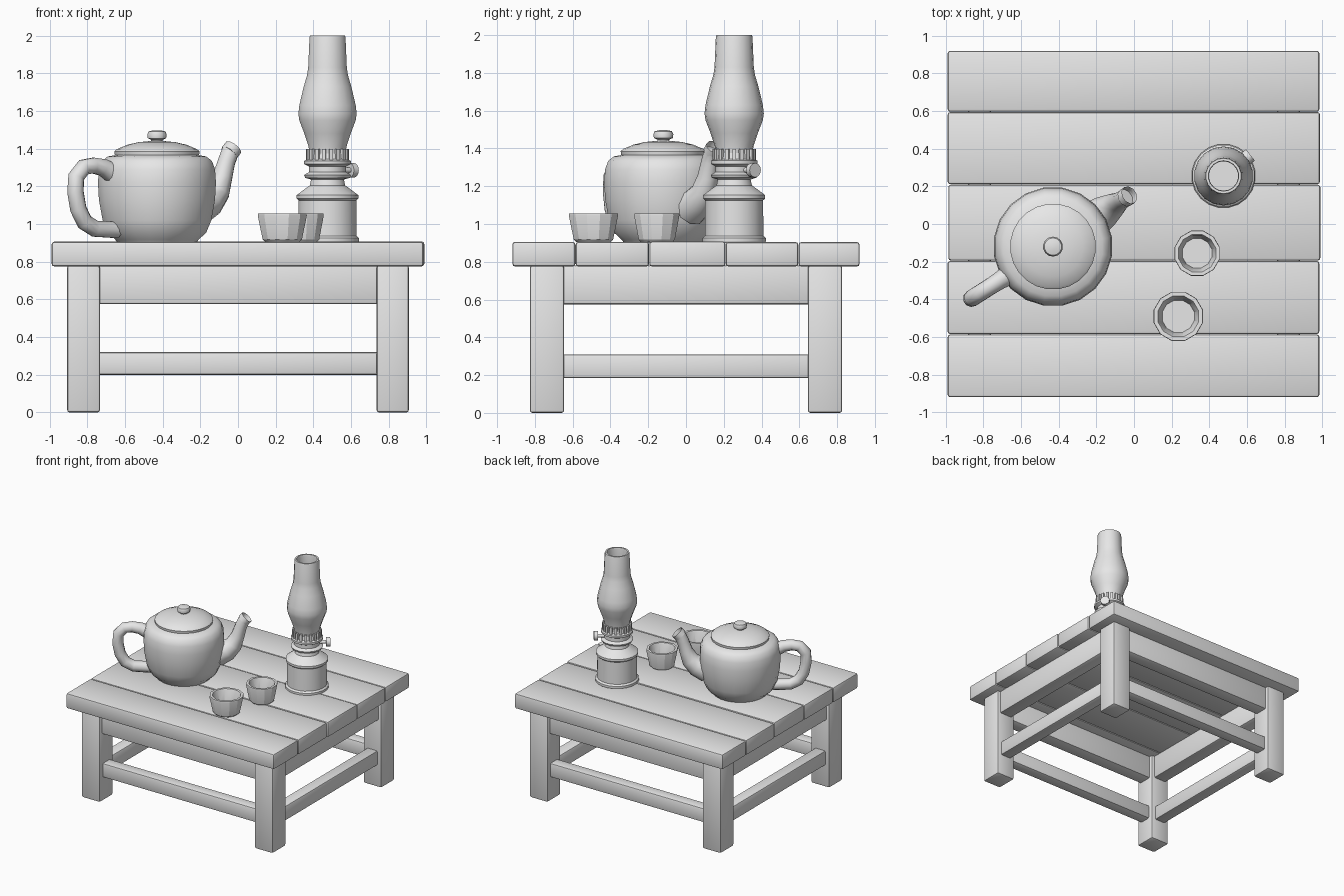
import bpy, bmesh, math, random
from mathutils import Vector, Matrix

if "Cube" in bpy.data.objects:
    bpy.data.objects.remove(bpy.data.objects["Cube"], do_unlink=True)

random.seed(4)
grey = bpy.data.materials.new("plain grey")
grey.use_nodes = True
grey.diffuse_color = (0.8, 0.8, 0.8, 1)
grey.node_tree.nodes["Principled BSDF"].inputs["Base Color"].default_value = (0.8, 0.8, 0.8, 1)


def finish(name, bm, angle=40):
    bmesh.ops.recalc_face_normals(bm, faces=bm.faces)
    mesh = bpy.data.meshes.new(name)
    bm.to_mesh(mesh)
    bm.free()
    mesh.materials.append(grey)
    ob = bpy.data.objects.new(name, mesh)
    bpy.context.collection.objects.link(ob)
    bpy.ops.object.select_all(action='DESELECT')
    ob.select_set(True)
    bpy.context.view_layer.objects.active = ob
    bpy.ops.object.shade_smooth_by_angle(angle=math.radians(angle))
    return ob


def box(name, low, high, bevel=0.012):
    low, high = Vector(low), Vector(high)
    bm = bmesh.new()
    bmesh.ops.create_cube(bm, size=1)
    for v in bm.verts:
        v.co = (low + high) / 2 + v.co * (high - low)
    bmesh.ops.bevel(bm, geom=bm.edges[:], offset=bevel, segments=2, profile=0.5, affect='EDGES')
    return finish(name, bm)


def skin(bm, rings):
    for a, b in zip(rings, rings[1:]):
        n = len(a)
        for i in range(n):
            bm.faces.new((a[i], a[(i + 1) % n], b[(i + 1) % n], b[i]))
    bm.faces.new(rings[0])
    bm.faces.new(rings[-1])


def lathe(name, centre, profile, sides, angle=25):
    # profile is a list of (radius, height), capped at both ends
    bm = bmesh.new()
    turns = [2 * math.pi * (i + 0.5) / sides for i in range(sides)]
    rings = [[bm.verts.new((centre[0] + r * math.cos(t), centre[1] + r * math.sin(t), z))
              for t in turns] for r, z in profile]
    skin(bm, rings)
    return finish(name, bm, angle)


def tube(name, centre, heading, path, sides=10):
    # path is a list of (distance, height, radius) in the vertical plane of the heading
    bm = bmesh.new()
    out = Vector((math.cos(heading), math.sin(heading), 0))
    side = Vector((-out.y, out.x, 0))
    pts = [Vector((centre[0], centre[1], z)) + out * d for d, z, r in path]
    rings = []
    for i, p in enumerate(pts):
        along = (pts[min(i + 1, len(pts) - 1)] - pts[max(i - 1, 0)]).normalized()
        up = along.cross(side)
        r = path[i][2]
        rings.append([bm.verts.new(p + side * r * math.cos(2 * math.pi * k / sides)
                                   + up * r * math.sin(2 * math.pi * k / sides))
                      for k in range(sides)])
    skin(bm, rings)
    # hollow the far end when it is an open mouth
    if name == "teapot_spout":
        bm.faces.ensure_lookup_table()
        mouth = bm.faces[-1]
        bmesh.ops.inset_individual(bm, faces=[mouth], thickness=0.014)
        bmesh.ops.translate(bm, verts=mouth.verts[:], vec=(pts[-2] - pts[-1]).normalized() * 0.04)
    return finish(name, bm, 50)


# Table top of five planks
joints = [-0.92, -0.585, -0.195, 0.21, 0.595, 0.92]
for i in range(5):
    box("tabletop_plank_%d" % (i + 1),
        (-0.99 + random.uniform(0, 0.005), joints[i] + 0.001, 0.775),
        (0.987 + random.uniform(-0.004, 0.003), joints[i + 1] - 0.001, 0.906 + random.uniform(-0.003, 0.003)),
        0.014)

# Legs
for sx, xs in (("right", (-0.907, -0.732)), ("left", (0.735, 0.907))):
    for sy, ys in (("front", (-0.827, -0.645)), ("back", (0.645, 0.827))):
        box("%s_%s_leg" % (sy, sx), (xs[0], ys[0], 0), (xs[1], ys[1], 0.78), 0.014)

# Aprons and stretchers
for label, s in (("front", -1), ("back", 1)):
    y = 0.735 * s
    box(label + "_apron", (-0.76, y - 0.06, 0.575), (0.76, y + 0.06, 0.78))
    box(label + "_stretcher", (-0.76, y - 0.05, 0.2), (0.76, y + 0.05, 0.32))
for label, s in (("right", -1), ("left", 1)):
    x = 0.82 * s
    box(label + "_apron", (x - 0.06, -0.67, 0.575), (x + 0.06, 0.67, 0.78))
    box(label + "_stretcher", (x - 0.05, -0.67, 0.185), (x + 0.05, 0.67, 0.31))

# Teapot
pot = (-0.43, -0.12)
lathe("teapot_body", pot, [(0.21, 0.9), (0.225, 0.918), (0.265, 0.955), (0.292, 1.02), (0.312, 1.13),
                           (0.317, 1.22), (0.312, 1.29), (0.295, 1.335), (0.265, 1.358), (0.2, 1.37)], 20, 35)
lathe("teapot_lid", pot, [(0.2, 1.355), (0.225, 1.362), (0.228, 1.385), (0.215, 1.397), (0.16, 1.42),
                          (0.1, 1.434), (0.04, 1.44)], 24, 35)
lathe("teapot_knob", pot, [(0.03, 1.43), (0.032, 1.447), (0.05, 1.455), (0.053, 1.475), (0.046, 1.491),
                           (0.02, 1.497)], 14, 45)
tube("teapot_spout", pot, math.radians(34),
     [(0.26, 1.09, 0.1), (0.34, 1.125, 0.085), (0.39, 1.175, 0.068), (0.42, 1.25, 0.054),
      (0.445, 1.33, 0.048), (0.47, 1.385, 0.048), (0.49, 1.406, 0.05)])
tube("teapot_handle", pot, math.radians(212.5),
     [(0.27, 1.265, 0.055), (0.34, 1.3, 0.047), (0.4, 1.31, 0.044), (0.46, 1.302, 0.044),
      (0.508, 1.25, 0.045), (0.513, 1.17, 0.045), (0.495, 1.08, 0.045), (0.455, 1.01, 0.045),
      (0.39, 0.975, 0.045), (0.25, 0.968, 0.045)])

# Cups
for name, centre, s in (("front_cup", (0.235, -0.49), 1.0), ("back_cup", (0.335, -0.155), 0.92)):
    lathe(name, centre, [(0.095 * s, 0.905), (0.108 * s, 0.918), (0.135 * s, 1.045), (0.133 * s, 1.056),
                         (0.112 * s, 1.056), (0.107 * s, 1.045), (0.088 * s, 0.945)], 12, 28)

# Oil lamp
lamp = (0.475, 0.255)
lathe("lamp_base", lamp, [(0.165, 0.9), (0.17, 0.908), (0.17, 0.925), (0.157, 0.937), (0.155, 1.125),
                          (0.166, 1.135), (0.166, 1.153), (0.15, 1.165), (0.095, 1.205), (0.085, 1.25)], 20)
lathe("lamp_burner", lamp, [(0.085, 1.235), (0.12, 1.245), (0.126, 1.26), (0.1, 1.275), (0.1, 1.305),
                            (0.125, 1.318), (0.125, 1.335), (0.105, 1.345), (0.1, 1.375)], 20)
lathe("lamp_chimney", lamp, [(0.095, 1.35), (0.102, 1.41), (0.125, 1.48), (0.152, 1.55), (0.157, 1.585),
                             (0.152, 1.63), (0.128, 1.73), (0.11, 1.79), (0.104, 1.83), (0.097, 1.99),
                             (0.094, 2.0), (0.081, 2.0), (0.078, 1.985), (0.085, 1.8), (0.13, 1.6),
                             (0.08, 1.42)], 18, 35)

# Ring of prongs holding the chimney
bm = bmesh.new()
for k in range(18):
    turn = Matrix.Translation((lamp[0], lamp[1], 1.365)) @ Matrix.Rotation(k * math.pi / 9, 4, 'Z')
    bmesh.ops.create_cube(bm, size=1, matrix=turn @ Matrix.Translation((0.105, 0, 0))
                          @ Matrix.Diagonal((0.02, 0.02, 0.065, 1)))
finish("lamp_prongs", bm, 30)

# Wick knob on a short stem
heading = math.radians(38)
bm = bmesh.new()
for reach, radius, depth in ((0.12, 0.014, 0.09), (0.165, 0.038, 0.032)):
    place = (Matrix.Translation((lamp[0], lamp[1], 1.285)) @ Matrix.Rotation(heading, 4, 'Z')
             @ Matrix.Translation((reach, 0, 0)) @ Matrix.Rotation(math.pi / 2, 4, 'Y'))
    bmesh.ops.create_cone(bm, cap_ends=True, segments=12, radius1=radius, radius2=radius,
                          depth=depth, matrix=place)
finish("lamp_wick_knob", bm, 40)
